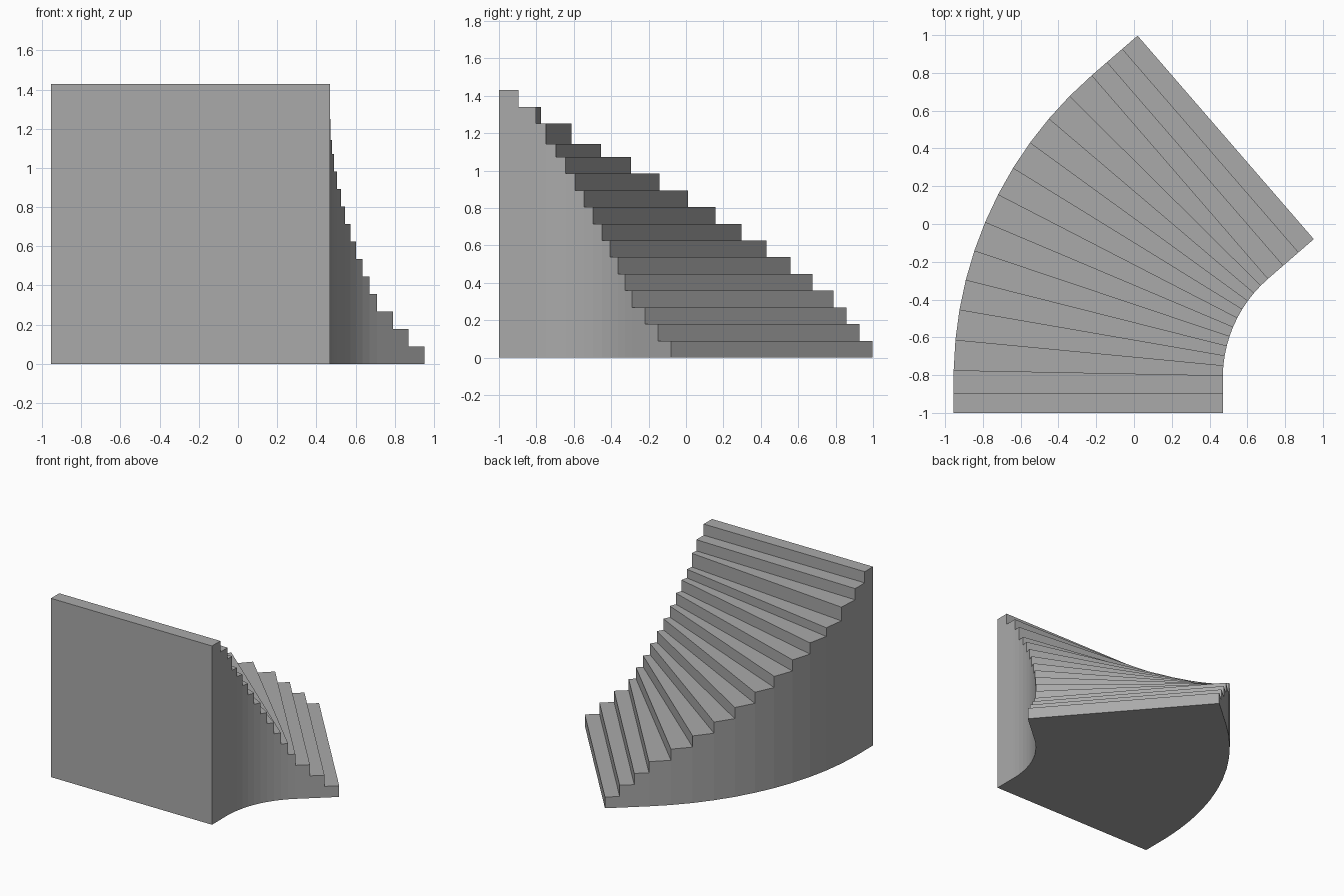
import bpy, bmesh
from math import sin, cos, radians
from mathutils import Vector

cube = bpy.data.objects.get("Cube")
if cube:
    bpy.data.objects.remove(cube, do_unlink=True)

# Flight layout: two straight steps at the top, eleven winders, three straight at the foot
CENTRE = Vector((1.165, -0.815, 0))
INNER, OUTER = 0.695, 2.12
FIRST, LAST = 1.1, 49.1
WINDERS, FOOT, STEPS = 11, 3, 16
GOING = 0.1067
RISE = 1.43 / STEPS


def nosing(angle, shift=0.0):
    """Inner and outer ends of a line across the flight."""
    a = radians(angle)
    out = Vector((-cos(a), sin(a), 0))
    along = Vector((sin(a), cos(a), 0)) * shift
    return CENTRE + out * INNER + along, CENTRE + out * OUTER + along


def level(step):
    # the thirteenth step sits slightly low
    return step * RISE - (0.02 if step == 13 else 0)


# Lines across the flight, from the top landing edge to the foot
lines = [nosing(0, -0.185), nosing(0, -0.08), nosing(0)]
lines += [nosing(FIRST + (LAST - FIRST) * i / WINDERS) for i in range(WINDERS + 1)]
lines += [nosing(LAST, GOING * (i + 1)) for i in range(FOOT)]

# Height of each column; the second step spans the start of the curve
heights = [level(16), level(15)] + [level(s) for s in range(15, 0, -1)]

bm = bmesh.new()


def face(*points):
    bm.faces.new([bm.verts.new(p) for p in points])


def up(p, z):
    return Vector((p.x, p.y, z))


# Closed solid: soffit, treads, risers and side walls
for i, top in enumerate(heights[:len(lines) - 1]):
    (in_a, out_a), (in_b, out_b) = lines[i], lines[i + 1]
    below = heights[i + 1] if i + 2 < len(lines) else 0
    face(up(in_a, top), up(in_b, top), up(out_b, top), up(out_a, top))
    face(in_a, out_a, out_b, in_b)
    for a, b in ((in_a, in_b), (out_a, out_b)):
        wall = [a, b, up(b, top), up(a, top)]
        if 0 < below < top:
            wall.insert(2, up(b, below))
        face(*wall)
    if below < top:
        face(up(in_b, below), up(out_b, below), up(out_b, top), up(in_b, top))

# Tall front wall under the top step
a, b = lines[0]
face(a, b, up(b, heights[0]), up(a, heights[0]))

bmesh.ops.remove_doubles(bm, verts=bm.verts, dist=0.0005)
bmesh.ops.recalc_face_normals(bm, faces=bm.faces)

mesh = bpy.data.meshes.new("winder_staircase")
bm.to_mesh(mesh)
bm.free()
stairs = bpy.data.objects.new("winder_staircase", mesh)
bpy.context.collection.objects.link(stairs)

# Plain grey finish
grey = bpy.data.materials.new("plain_grey")
grey.use_nodes = True
colour = (0.4, 0.4, 0.4, 1)
grey.diffuse_color = colour
grey.node_tree.nodes["Principled BSDF"].inputs["Base Color"].default_value = colour
mesh.materials.append(grey)
